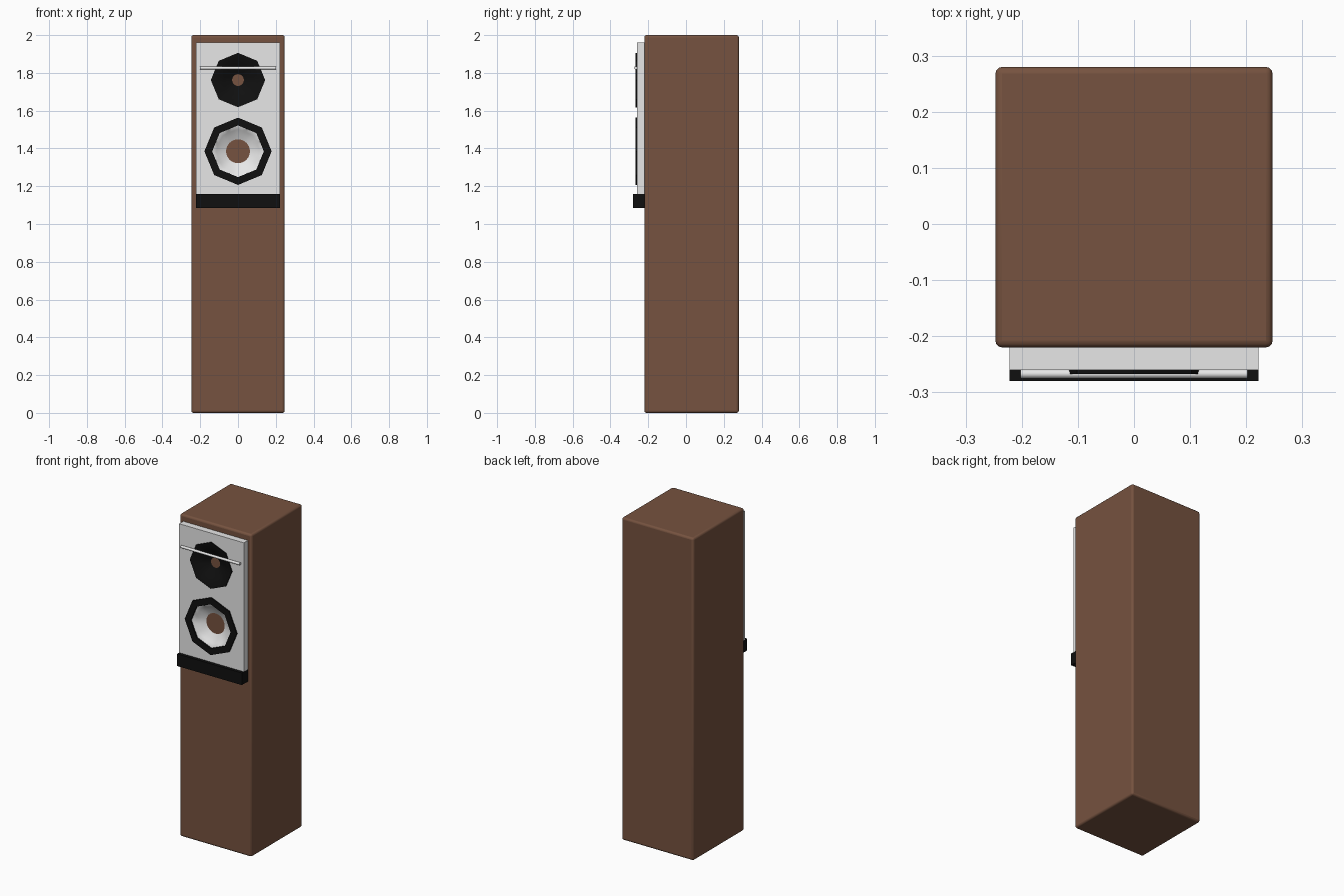
import bpy, bmesh, math

if "Cube" in bpy.data.objects:
    bpy.data.objects.remove(bpy.data.objects["Cube"])


def material(name, rgb):
    m = bpy.data.materials.new(name)
    m.diffuse_color = (*rgb, 1)
    m.use_nodes = True
    m.node_tree.nodes["Principled BSDF"].inputs["Base Color"].default_value = m.diffuse_color
    return m


WOOD = material("brown wood", (0.18, 0.085, 0.05))
WHITE = material("white panel", (0.8, 0.8, 0.8))
BLACK = material("black trim", (0.005, 0.005, 0.005))


def box(name, lo, hi, mat, bevel=0.0, segments=3):
    bpy.ops.mesh.primitive_cube_add(size=1, location=[(a + b) / 2 for a, b in zip(lo, hi)])
    ob = bpy.context.object
    ob.name = name
    ob.scale = [b - a for a, b in zip(lo, hi)]
    bpy.ops.object.transform_apply(location=False, rotation=False, scale=True)
    ob.data.materials.append(mat)
    if bevel:
        mod = ob.modifiers.new("bevel", "BEVEL")
        mod.width, mod.segments = bevel, segments
        bpy.ops.object.shade_smooth_by_angle()
    return ob


def polygon_radius(a):
    """Radius of a unit octagon with a corner at angle 0."""
    half = math.pi / 8
    return math.cos(half) / math.cos((a % (2 * half)) - half)


def turned(name, z, profile, mat, steps=32):
    """Sweep (radius, y, octagon blend) points around a y axis at height z."""
    bm = bmesh.new()
    rings = []
    for r, y, blend in profile:
        ring = []
        for j in range(steps):
            a = 2 * math.pi * j / steps
            q = r * (1 + blend * (polygon_radius(a) - 1))
            ring.append(bm.verts.new((q * math.cos(a), y, z + q * math.sin(a))))
        rings.append(ring)
    for p, q in zip(rings, rings[1:]):
        for j in range(steps):
            k = (j + 1) % steps
            bm.faces.new((p[j], p[k], q[k], q[j]))
    me = bpy.data.meshes.new(name)
    bm.to_mesh(me)
    bm.free()
    ob = bpy.data.objects.new(name, me)
    bpy.context.collection.objects.link(ob)
    me.materials.append(mat)
    bpy.ops.object.select_all(action='DESELECT')
    ob.select_set(True)
    bpy.context.view_layer.objects.active = ob
    bpy.ops.object.shade_smooth_by_angle()
    return ob


WOOFER_Z, TWEETER_Z = 1.385, 1.762

# Tall wooden cabinet
box("cabinet", (-0.247, -0.22, 0), (0.247, 0.28, 2), WOOD, 0.012)

# White front panel with two octagonal openings
panel = box("front_panel", (-0.222, -0.26, 1.16), (0.222, -0.215, 1.96), WHITE)
for name, z, r in (("woofer_cutter", WOOFER_Z, 0.145), ("tweeter_cutter", TWEETER_Z, 0.13)):
    bpy.ops.mesh.primitive_cylinder_add(vertices=8, radius=r, depth=0.3, location=(0, -0.25, z),
                                        rotation=(math.pi / 2, 0, 0))
    cutter = bpy.context.object
    cutter.name = name
    # turn so that a corner points along x
    if abs(cutter.data.vertices[0].co.x) > 1e-3 and abs(cutter.data.vertices[0].co.y) > 1e-3:
        cutter.rotation_euler = (math.pi / 2, math.pi / 8, 0)
    mod = panel.modifiers.new(name, "BOOLEAN")
    mod.operation, mod.solver, mod.object = 'DIFFERENCE', 'EXACT', cutter
    bpy.context.view_layer.objects.active = panel
    bpy.ops.object.modifier_apply(modifier=mod.name)
    bpy.data.objects.remove(cutter)

# Black ledge under the panel
box("lower_ledge", (-0.222, -0.28, 1.085), (0.222, -0.215, 1.16), BLACK)

# Woofer: black octagonal ring and white dish open to the cabinet in the middle
turned("woofer_ring", WOOFER_Z, [(0.178, -0.259, 1), (0.178, -0.268, 1),
                                 (0.137, -0.268, 1), (0.137, -0.258, 1)], BLACK)
turned("woofer_dish", WOOFER_Z, [(0.146, -0.26, 1), (0.137, -0.259, 1), (0.115, -0.246, 0.6),
                                 (0.09, -0.232, 0.2), (0.062, -0.2195, 0)], WHITE)

# Tweeter: black octagonal horn open to the cabinet in the middle
turned("tweeter_horn", TWEETER_Z, [(0.144, -0.259, 1), (0.144, -0.267, 1), (0.125, -0.264, 1),
                                   (0.08, -0.243, 0.4), (0.03, -0.2195, 0)], BLACK)

# Thin horizontal bar across the tweeter
bpy.ops.mesh.primitive_cylinder_add(vertices=16, radius=0.008, depth=0.404,
                                    location=(0, -0.267, 1.826), rotation=(0, math.pi / 2, 0))
bar = bpy.context.object
bar.name = "cross_bar"
bar.data.materials.append(WHITE)
bpy.ops.object.shade_smooth_by_angle()
